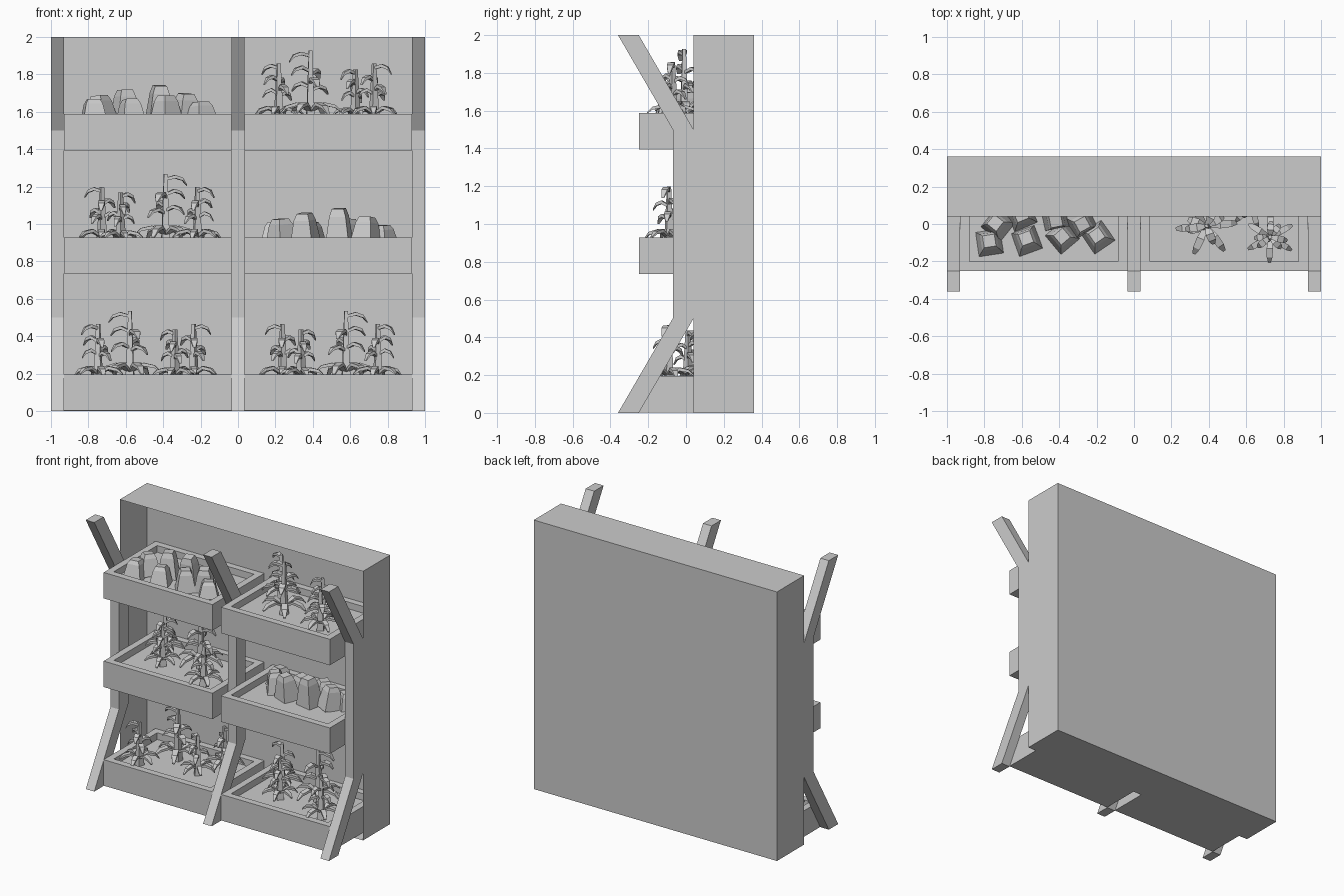
import bpy, bmesh, math, random
from mathutils import Vector, Matrix

if "Cube" in bpy.data.objects:
    bpy.data.objects.remove(bpy.data.objects["Cube"])

random.seed(4)
TRAY_H, RIM, SOIL = 0.193, 0.07, 0.05
YC = 0.055                       # tray centre in depth
XC = 0.4825                      # tray centre, left/right


def finish(name, bm, recalc=True):
    if recalc:
        bmesh.ops.recalc_face_normals(bm, faces=bm.faces)
    me = bpy.data.meshes.new(name)
    bm.to_mesh(me)
    bm.free()
    ob = bpy.data.objects.new(name, me)
    bpy.context.collection.objects.link(ob)
    return ob


def box(bm, x0, x1, y0, y1, z0, z1):
    m = (Matrix.Translation(((x0 + x1) / 2, (y0 + y1) / 2, (z0 + z1) / 2))
         @ Matrix.Diagonal((x1 - x0, y1 - y0, z1 - z0, 1)))
    bmesh.ops.create_cube(bm, size=1, matrix=m)


def loft(bm, rings):
    """Skin equal-sized rings of points and cap both ends."""
    vs = [[bm.verts.new(p) for p in r] for r in rings]
    n = len(vs[0])
    for a, b in zip(vs, vs[1:]):
        for i in range(n):
            bm.faces.new((a[i], a[(i + 1) % n], b[(i + 1) % n], b[i]))
    bm.faces.new(vs[0])
    bm.faces.new(vs[-1])


# Open-fronted thin case
bm = bmesh.new()
box(bm, -1, 1, 0.04, 0.36, 0, 2)
bm.normal_update()
bmesh.ops.delete(bm, geom=[f for f in bm.faces if f.normal.y < -0.9], context='FACES')
finish("case", bm, recalc=False)

# Bent posts, flared at the top and bottom
profile = [(-0.36, 0), (-0.25, 0), (0.04, 0.5), (0.04, 1.5),
           (-0.25, 2), (-0.36, 2), (-0.07, 1.5), (-0.07, 0.5)]
for name, x in (("left_post", -1), ("middle_post", -0.035), ("right_post", 0.93)):
    bm = bmesh.new()
    loft(bm, [[(x + d, y, z) for y, z in profile] for d in (0, 0.07)])
    finish(name, bm)


# Tray with a rim and sunken soil
def tray(name, xc, z):
    bm = bmesh.new()
    box(bm, xc - 0.4475, xc + 0.4475, -0.25, 0.358, z, z + TRAY_H)
    bm.normal_update()
    top = [f for f in bm.faces if f.normal.z > 0.9]
    bmesh.ops.inset_region(bm, faces=top, thickness=RIM)
    soil = bmesh.ops.extrude_face_region(bm, geom=top)
    bmesh.ops.delete(bm, geom=top, context='FACES_ONLY')
    bmesh.ops.translate(bm, vec=(0, 0, -SOIL),
                        verts=[v for v in soil['geom'] if isinstance(v, bmesh.types.BMVert)])
    finish(name, bm)


# Bent leaf growing outwards from a stem
def leaf(bm, base, ang, z, length, rise, droop, width):
    out = Vector((math.cos(ang), math.sin(ang), 0))
    side = Vector((-out.y, out.x, 0))
    up = Vector((0, 0, 1))
    rings = []
    for r, dz, w, t in ((0.005, 0, 0.45, 0.008), (length * 0.45, rise, 1, 0.009),
                        (length * 0.8, rise - droop * 0.3, 0.9, 0.008),
                        (length, rise - droop, 0.4, 0.004)):
        c = base + out * r + up * (z + dz)
        s = side * (width * w / 2)
        rings.append([c - s - up * t, c + s - up * t, c + s + up * t, c - s + up * t])
    loft(bm, rings)


# Leafy plant: square stem, star of low leaves, upper leaves, top leaf
def plant(bm, x, y, h, rot, top):
    base, k = Vector((x, y, 0)), h / 0.39
    spin = Matrix.Rotation(rot, 4, 'Z')
    rings = []
    for z, r in ((0, 0.024), (h * 0.3, 0.018), (h, 0.009)):
        rings.append([base + spin @ Vector((sx * r, sy * r, z))
                      for sx, sy in ((-1, -1), (1, -1), (1, 1), (-1, 1))])
    loft(bm, rings)
    for i in range(6):
        leaf(bm, base, rot + i * math.tau / 6, h * 0.17, 0.165 * k, 0.038 * k,
             0.04 * k * (1 + i % 2 * 0.4), 0.042 * k)
    for i, zf in enumerate((0.46, 0.5, 0.56, 0.68, 0.72)):
        leaf(bm, base, rot + 0.4 + i * 2.3, h * zf, 0.105 * k, 0.02, 0.04, 0.045 * k)
    leaf(bm, base, top, h * 0.93, 0.115 * k, 0.012, 0.045, 0.045 * k)


# Tapered crop block
def block(bm, x, y, h, rot):
    m = (Matrix.Translation((x, y, 0)) @ Matrix.Rotation(rot, 4, 'Z')
         @ Matrix.Rotation(random.uniform(-0.14, 0.14), 4, 'X'))
    rings = []
    for z, r in ((0, 0.066), (h * 0.8, 0.045), (h, 0.032)):
        rings.append([m @ Vector((sx * r, sy * r, z))
                      for sx, sy in ((-1, -1), (1, -1), (1, 1), (-1, 1))])
    loft(bm, rings)


PLANTS = [(-0.265, 0.145, 0.32, 0.3, 2.8), (-0.095, -0.065, 0.39, 0.1, 3.3),
          (0.145, 0.045, 0.29, 0.8, 3.6), (0.245, -0.125, 0.32, 0.5, -0.2)]
BLOCKS = [(-0.29, -0.155, 0.13, 0.15), (-0.09, -0.145, 0.13, 0.35),
          (0.1, -0.125, 0.15, 0.7), (0.29, -0.125, 0.115, 0.6),
          (-0.245, -0.06, 0.15, 0.9), (-0.12, -0.01, 0.18, 0.4),
          (0.06, -0.015, 0.205, 0.2), (0.2, -0.045, 0.16, 0.5)]


def crop(name, maker, items, xc, z, fx, fy):
    bm = bmesh.new()
    for it in items:
        maker(bm, *it)
    for v in bm.verts:
        v.co = (xc + fx * v.co.x, YC + fy * v.co.y, z + TRAY_H - SOIL + v.co.z)
    finish(name, bm)


# Six trays and their crops, mirrored for variety
LAYOUT = [("upper_left", -XC, 1.394, block, 1, 1), ("upper_right", XC, 1.394, plant, 1, 1),
          ("middle_left", -XC, 0.735, plant, -1, -1), ("middle_right", XC, 0.735, block, 1, -1),
          ("lower_left", -XC, 0.002, plant, 1, -1), ("lower_right", XC, 0.002, plant, -1, -1)]
for name, xc, z, maker, fx, fy in LAYOUT:
    tray(name + "_tray", xc, z)
    kind, items = ("_leafy_plants", PLANTS) if maker is plant else ("_crop_blocks", BLOCKS)
    crop(name + kind, maker, items, xc, z, fx, fy)
